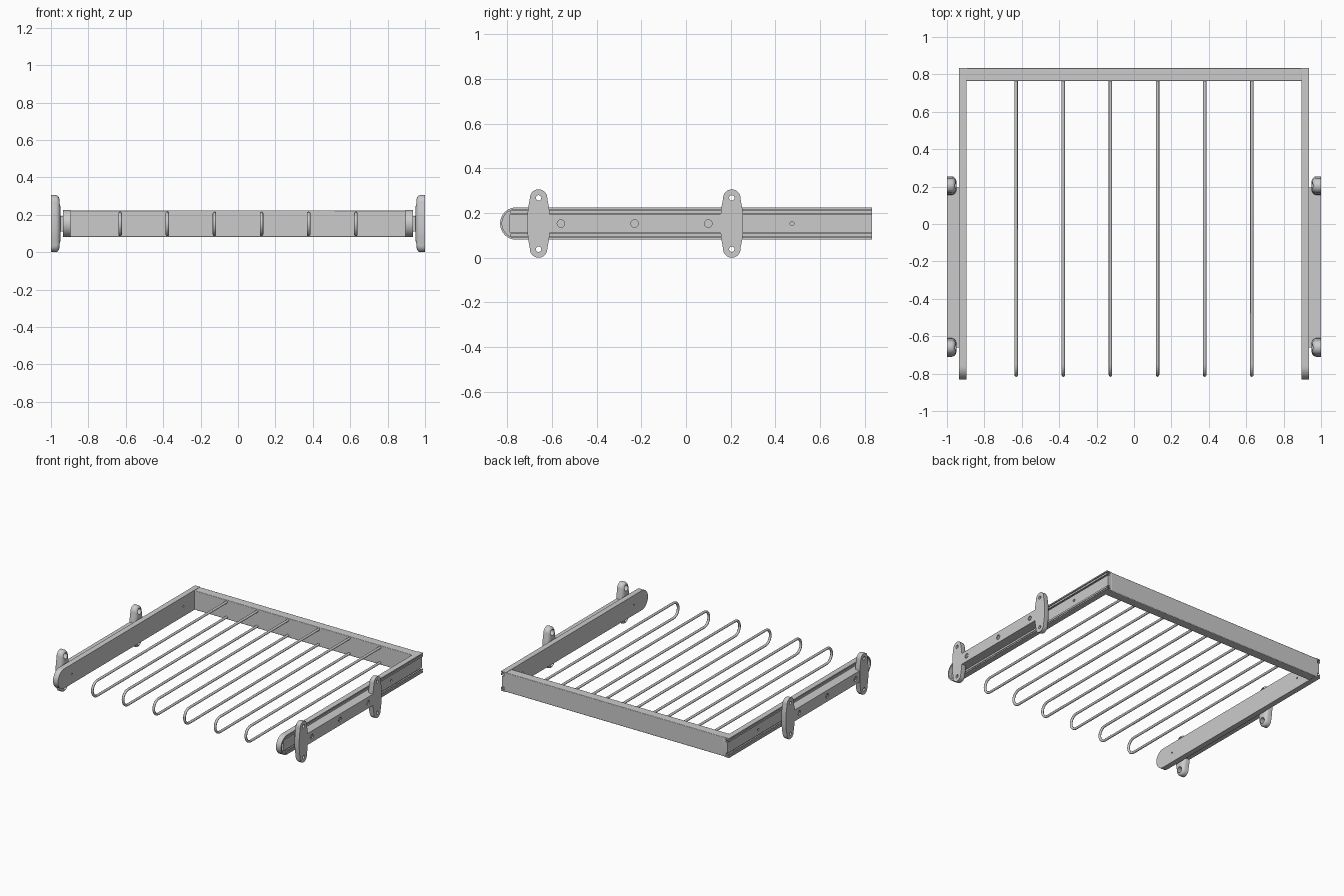
import bpy, bmesh, math
from mathutils import Vector

if "Cube" in bpy.data.objects:
    bpy.data.objects.remove(bpy.data.objects["Cube"])

ZC, H = 0.153, 0.0725          # rail centre height and half height
BACK, NOSE = 0.833, -0.76      # rear end and centre of the round rail nose


def finish(name, bm, mirror=True, cutters=(), bevel=0, smooth=True):
    bmesh.ops.recalc_face_normals(bm, faces=bm.faces)
    me = bpy.data.meshes.new(name)
    bm.to_mesh(me)
    bm.free()
    ob = bpy.data.objects.new(name, me)
    bpy.context.collection.objects.link(ob)
    bpy.ops.object.select_all(action='DESELECT')
    ob.select_set(True)
    bpy.context.view_layer.objects.active = ob
    for c in cutters:
        m = ob.modifiers.new("hole", 'BOOLEAN')
        m.object, m.solver = c, 'EXACT'
        bpy.ops.object.modifier_apply(modifier=m.name)
        bpy.data.objects.remove(c)
    if bevel:
        m = ob.modifiers.new("bevel", 'BEVEL')
        m.width, m.segments = bevel, 2
    if smooth:
        bpy.ops.object.shade_smooth_by_angle(angle=math.radians(35))
    if mirror:
        ob.modifiers.new("other_side", 'MIRROR')
    return ob


def loft(rings):
    """Closed solid through equal-length rings of 3D points."""
    bm = bmesh.new()
    vs = [[bm.verts.new(p) for p in r] for r in rings]
    n = len(vs[0])
    for a, b in zip(vs, vs[1:]):
        for i in range(n):
            bm.faces.new((a[i], a[(i + 1) % n], b[(i + 1) % n], b[i]))
    bm.faces.new(vs[0])
    bm.faces.new(vs[-1])
    return bm


def prism_x(pts, x0, x1):      # pts are (y, z)
    return loft([[(x, y, z) for y, z in pts] for x in (x0, x1)])


def prism_y(pts, y0, y1):      # pts are (x, z)
    return loft([[(x, y, z) for x, z in pts] for y in (y0, y1)])


def rect(a0, a1, b0, b1):
    return [(a0, b0), (a1, b0), (a1, b1), (a0, b1)]


def circle(y, z, r, n=20):
    return [(y + r * math.cos(2 * math.pi * i / n), z + r * math.sin(2 * math.pi * i / n)) for i in range(n)]


def cutter(y, z, r, x0, x1):
    ob = finish("hole_cutter", prism_x(circle(y, z, r), x0, x1), mirror=False, smooth=False)
    ob.hide_render = True
    return ob


def u_path(r, n=20):           # long U open to the back, round at the front
    arc = [(NOSE - r * math.sin(math.pi * i / n), ZC + r * math.cos(math.pi * i / n)) for i in range(n + 1)]
    return [(BACK, ZC + r)] + arc + [(BACK, ZC - r)]


def c_profile(x0, x1, h, t, lip):   # C channel section opening outwards
    half = [(x0, h), (x1, h), (x1, h - lip), (x1 - t, h - lip), (x1 - t, h - t), (x0 + t, h - t)]
    return [(x, ZC + z) for x, z in half] + [(x, ZC - z) for x, z in reversed(half)]


# Side rails: inner web and the rim around it
finish("side_rail_web", prism_x(u_path(H), 0.895, 0.907),
       cutters=[cutter(y, ZC, 0.006, 0.88, 0.902) for y in (-0.67, 0.64)])
finish("side_rail_rim", prism_x(u_path(H) + u_path(H - 0.009)[::-1], 0.9, 0.936))

# Telescopic slide members inside each rail
finish("outer_slide", prism_y(c_profile(0.907, 0.934, 0.058, 0.005, 0.013), -0.785, BACK))
finish("middle_slide", prism_y(rect(0.912, 0.926, ZC - 0.04, ZC + 0.04), -0.79, BACK),
       cutters=[cutter(0.475, ZC, 0.009, 0.918, 0.95)])

# Fixed runner with countersunk screws
screws = (-0.56, -0.23, 0.1)
finish("fixed_runner", prism_x(rect(-0.66, 0.195, ZC - 0.042, ZC + 0.042), 0.926, 0.9995),
       cutters=[cutter(y, ZC, 0.017, 0.991, 1.02) for y in screws])
for y in screws:
    finish("runner_screw", prism_x(circle(y, ZC, 0.009), 0.985, 0.997))

# Wall brackets: lobed outline, narrowing towards the inside
quarter = [(0.05, 0.0), (0.05, 0.04), (0.047, 0.07), (0.041, 0.1)]
quarter += [(0.039 * math.cos(a), 0.114 + 0.039 * math.sin(a)) for a in [math.pi / 2 * i / 7 for i in range(8)]]
right = [(y, -z) for y, z in quarter[:0:-1]] + quarter
outline = right + [(-y, z) for y, z in right[-2:0:-1]]
layers = [(1.0, 1, 1), (0.973, 1, 1), (0.964, 0.94, 0.975), (0.956, 0.8, 0.9), (0.95, 0.55, 0.6)]
for label, yc in (("front", -0.66), ("rear", 0.205)):
    rings = [[(x, yc + y * sy, ZC + z * sz) for y, z in outline] for x, sy, sz in layers]
    holes = []
    for dz in (-0.115, 0.115):
        holes += [cutter(yc, ZC + dz, 0.012, 0.9, 1.1), cutter(yc, ZC + dz, 0.021, 0.9, 0.985)]
    finish(label + "_wall_bracket", loft(rings), cutters=holes)

# Rear crossbar
finish("rear_crossbar", prism_y(rect(-0.897, 0.897, ZC - 0.071, ZC + 0.071), 0.765, BACK), mirror=False, bevel=0.004)

# Hairpin hanging rods in upright loops
R, N = 0.056, 12
path = [(0.775, ZC + R)]
path += [(-0.752 - R * math.sin(math.pi * i / N), ZC - 0.002 + R * math.cos(math.pi * i / N)) for i in range(N + 1)]
path += [(0.775, ZC - R)]
for k in range(6):
    x = -0.63 + 0.252 * k
    rings = []
    for i, (y, z) in enumerate(path):
        a, b = path[max(i - 1, 0)], path[min(i + 1, len(path) - 1)]
        t = Vector((0, b[0] - a[0], b[1] - a[1])).normalized()
        side = t.cross(Vector((1, 0, 0)))
        rings.append([Vector((x, y, z)) + 0.009 * (Vector((math.cos(q), 0, 0)) + side * math.sin(q))
                      for q in [2 * math.pi * j / 12 for j in range(12)]])
    finish("hanging_rod", loft(rings), mirror=False)
